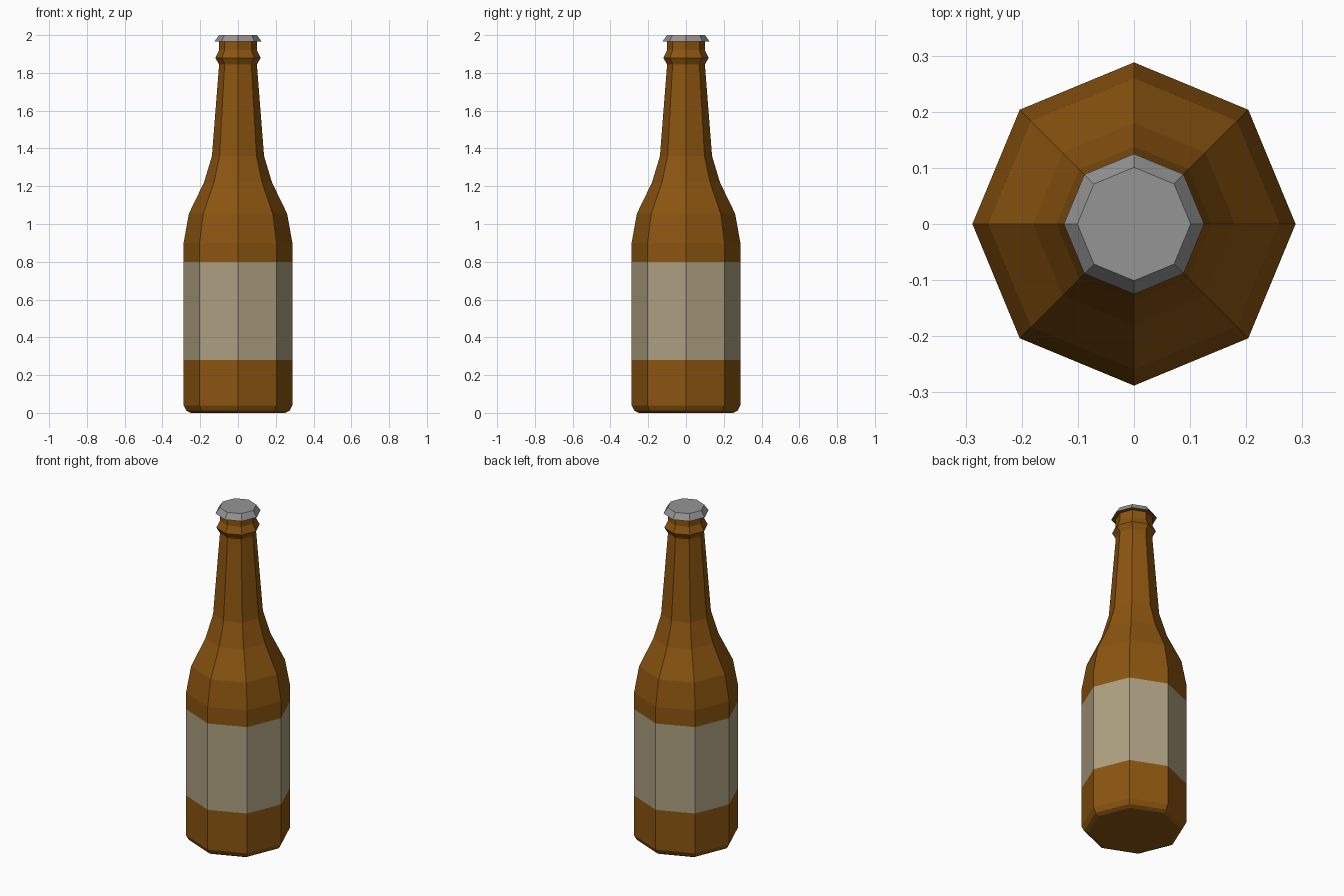
import bpy, bmesh, math

if "Cube" in bpy.data.objects:
    bpy.data.objects.remove(bpy.data.objects["Cube"])

SIDES = 8


def material(name, rgb):
    m = bpy.data.materials.new(name)
    m.diffuse_color = (*rgb, 1)
    m.use_nodes = True
    m.node_tree.nodes["Principled BSDF"].inputs["Base Color"].default_value = m.diffuse_color
    return m


def lathe(name, profile, mat, close_bottom=False, close_top=False):
    """Revolve (radius, z) points into an eight-sided shell."""
    bm = bmesh.new()
    rings = [[bm.verts.new((r * math.cos(i * math.tau / SIDES),
                            r * math.sin(i * math.tau / SIDES), z))
              for i in range(SIDES)] for r, z in profile]
    for a, b in zip(rings, rings[1:]):
        for i in range(SIDES):
            j = (i + 1) % SIDES
            bm.faces.new((a[i], a[j], b[j], b[i]))
    if close_bottom:
        bm.faces.new(rings[0][::-1])
    if close_top:
        bm.faces.new(rings[-1])
    mesh = bpy.data.meshes.new(name)
    bm.to_mesh(mesh)
    bm.free()
    mesh.materials.append(mat)
    ob = bpy.data.objects.new(name, mesh)
    bpy.context.collection.objects.link(ob)
    return ob


glass = material("brown_glass", (0.26, 0.09, 0.005))
paper = material("label_paper", (0.42, 0.35, 0.22))
metal = material("cap_metal", (0.30, 0.30, 0.30))

R = 0.288

# Bottle foot below the label
lathe("bottle_base", [(0.25, 0), (0.273, 0.012), (R, 0.04), (R, 0.28)], glass, close_bottom=True)

# Label band around the body
lathe("label", [(R, 0.28), (R, 0.80)], paper)

# Shoulder, neck, neck ring and lip
lathe("bottle_neck", [(R, 0.80), (R, 0.90), (0.26, 1.055), (0.18, 1.22),
                      (0.138, 1.36), (0.10, 1.845), (0.12, 1.88),
                      (0.10, 1.92), (0.10, 1.965), (0.125, 1.965)], glass)

# Flared cap
lathe("cap", [(0.125, 1.965), (0.101, 2.0)], metal, close_top=True)
